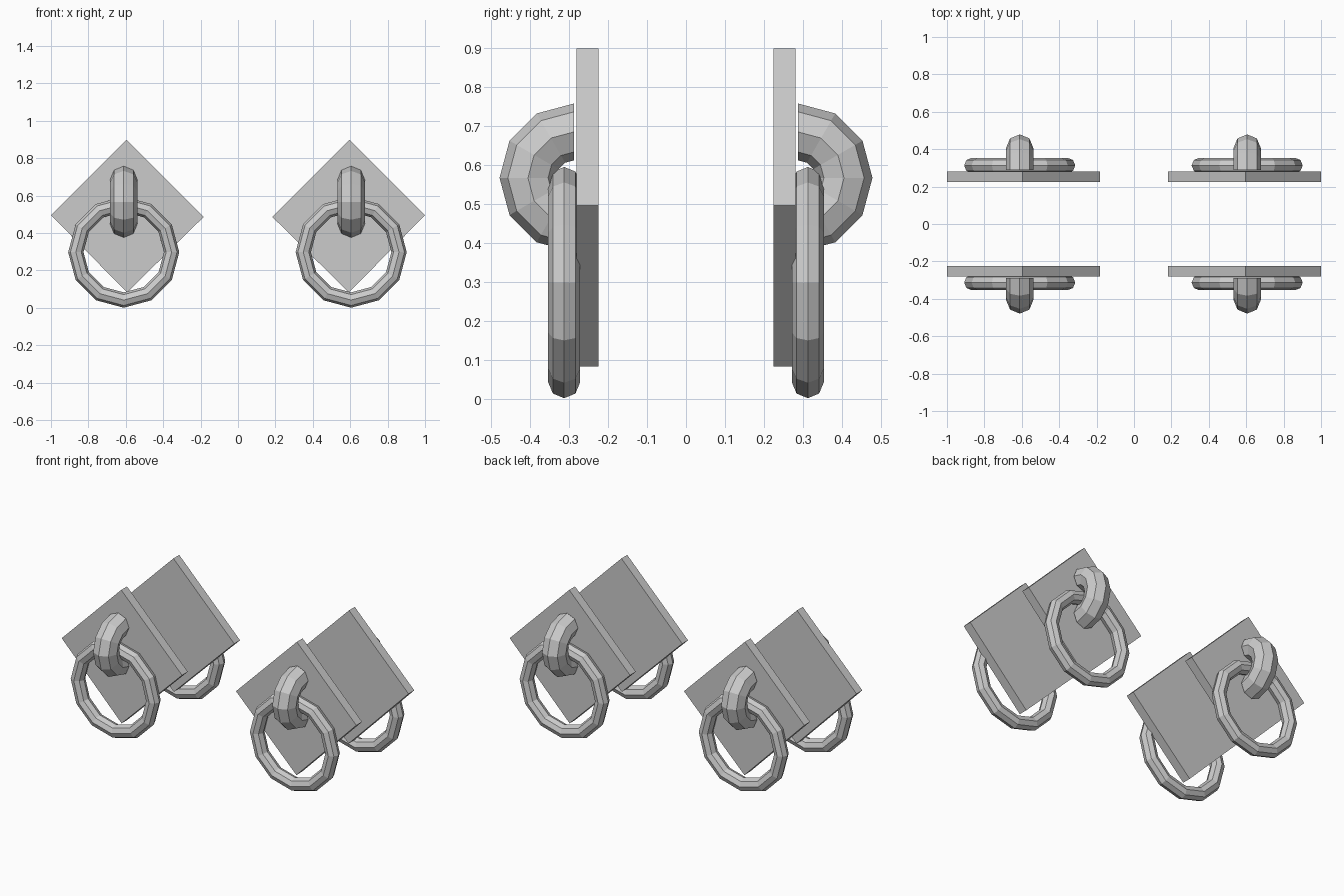
import bpy, bmesh
from math import sin, cos, pi

if "Cube" in bpy.data.objects:
    bpy.data.objects.remove(bpy.data.objects["Cube"])


def finish(bm, name):
    bmesh.ops.recalc_face_normals(bm, faces=bm.faces[:])
    mesh = bpy.data.meshes.new(name)
    bm.to_mesh(mesh)
    bm.free()
    ob = bpy.data.objects.new(name, mesh)
    bpy.context.collection.objects.link(ob)
    return ob


def sweep(name, place, major, minor, steps, closed):
    """Eight-sided tube bent in 30 degree steps; place(radial angle, radius, side) gives points."""
    bm = bmesh.new()
    rings = []
    for i in range(steps if closed else steps + 1):
        a = pi / 2 + i * pi / 6
        rings.append([bm.verts.new(place(a, major + minor * cos(j * pi / 4),
                                         minor * sin(j * pi / 4))) for j in range(8)])
    for i in range(steps):
        p, q = rings[i], rings[(i + 1) % len(rings)]
        for j in range(8):
            k = (j + 1) % 8
            bm.faces.new((p[j], p[k], q[k], q[j]))
    if not closed:
        bm.faces.new(rings[0])
        bm.faces.new(rings[-1])
    return finish(bm, name)


def plate(name, sx, sy):
    """Diamond back plate with slightly uneven corners."""
    outline = [(0.183, 0.487), (0.596, 0.9), (1.0, 0.496), (0.593, 0.082)]
    bm = bmesh.new()
    face = bm.faces.new([bm.verts.new((sx * x, sy * 0.225, z)) for x, z in outline])
    ext = bmesh.ops.extrude_face_region(bm, geom=[face], use_keep_orig=True)
    for v in ext["geom"]:
        if isinstance(v, bmesh.types.BMVert):
            v.co.y = sy * 0.281
    return finish(bm, name)


for sx, cx, side in ((-1, -0.611, "left"), (1, 0.605, "right")):
    for sy, end in ((-1, "front"), (1, "back")):
        tag = f"{end}_{side}"
        plate("plate_" + tag, sx, sy)
        # hanging ring, parallel to the plate
        sweep("ring_" + tag,
              lambda a, r, s: (cx + r * cos(a), sy * 0.313 + s, 0.298 + r * sin(a)),
              0.256, 0.041, 12, True)
        # half-round staple holding the ring
        sweep("staple_" + tag,
              lambda a, r, s: (cx + s, sy * (0.288 - r * cos(a)), 0.567 + r * sin(a)),
              0.118, 0.073, 6, False)
